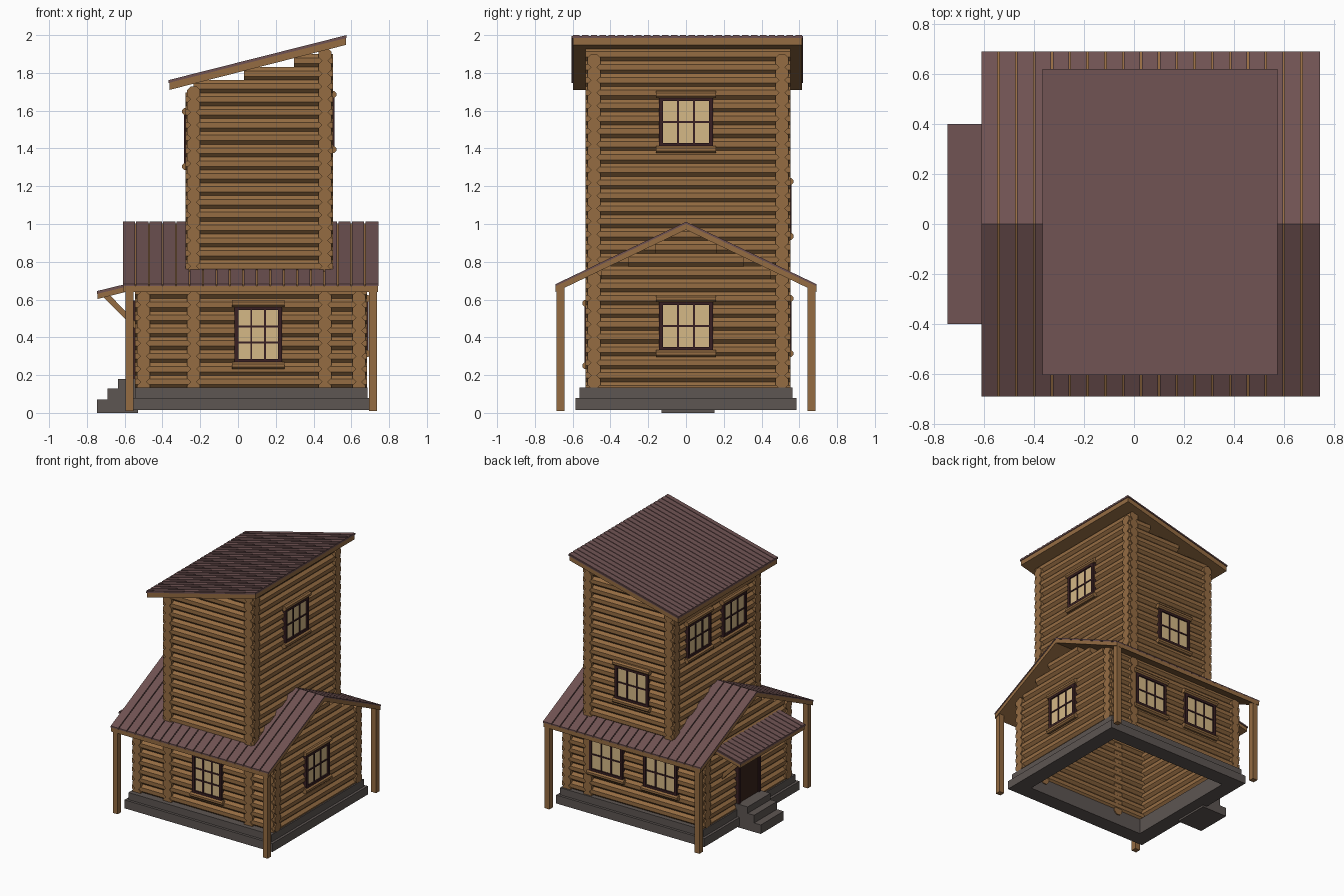
import bpy, bmesh, math
from mathutils import Vector

if "Cube" in bpy.data.objects:
    bpy.data.objects.remove(bpy.data.objects["Cube"])

def material(name, rgb):
    m = bpy.data.materials.new(name)
    m.diffuse_color = (*rgb, 1)
    m.use_nodes = True
    m.node_tree.nodes["Principled BSDF"].inputs["Base Color"].default_value = m.diffuse_color
    return m

WOOD = material("wood", (.30, .15, .055))
ROOF = material("roof_metal", (.16, .085, .085))
STONE = material("stone", (.11, .092, .085))
FRAME = material("dark_frame", (.04, .014, .016))
GLASS = material("lit_glass", (.66, .48, .24))
DOOR = material("door_wood", (.04, .016, .01))

def prism(bm, pts, axis, a, b):
    """Extrude a 2D profile (other axis, z) along x or y from a to b."""
    def at(t):
        return [bm.verts.new((t, p, z) if axis == 'x' else (p, t, z)) for p, z in pts]
    A, B = at(a), at(b)
    n = len(pts)
    bm.faces.new(A)
    bm.faces.new(B[::-1])
    for i in range(n):
        bm.faces.new((A[i], B[i], B[(i + 1) % n], A[(i + 1) % n]))

def box(bm, x0, x1, y0, y1, z0, z1):
    prism(bm, [(y0, z0), (y1, z0), (y1, z1), (y0, z1)], 'x', x0, x1)

def log(bm, axis, c, z, a, b, r=.038):
    k = [math.pi / 8 + i * math.pi / 4 for i in range(8)]
    prism(bm, [(c + r * math.cos(t), z + r * math.sin(t)) for t in k], axis, a, b)

def finish(bm, name, mat, bevel=0):
    bmesh.ops.recalc_face_normals(bm, faces=bm.faces)
    me = bpy.data.meshes.new(name)
    bm.to_mesh(me)
    bm.free()
    me.materials.append(mat)
    ob = bpy.data.objects.new(name, me)
    bpy.context.collection.objects.link(ob)
    if bevel:
        m = ob.modifiers.new("bevel", 'BEVEL')
        m.width, m.segments = bevel, 1
    return ob

# Main measures
Y0, Y1 = -.487, .508            # front and back log walls
X0, X1 = -.50, .64              # lower side walls
T0, T1 = -.235, .46             # tower side walls
EXT, P, ZB = .044, .068, .13
def tower_under(x): return 1.71 + .255 * (x + .365)
def gable_under(y): return .972 - .478 * abs(y)

# Stone foundation rings
for name, g, z0, z1 in (("foundation_lower", .02, .015, .08), ("foundation_upper", .0, .08, .135)):
    bm = bmesh.new()
    xa, xb, ya, yb, w = -.545 - g, .685 + g, -.565 - g, .565 + g, .10 + g
    box(bm, xa, xb, ya, ya + w, z0, z1)
    box(bm, xa, xb, yb - w, yb, z0, z1)
    box(bm, xa, xa + w, ya + w, yb - w, z0, z1)
    box(bm, xb - w, xb, ya + w, yb - w, z0, z1)
    finish(bm, name, STONE)

# Front and back log walls (house, then tower clipped by the sloping roof)
for name, y in (("front_logs", Y0), ("back_logs", Y1)):
    bm = bmesh.new()
    for i in range(27):
        z = ZB + P * (i + .5)
        if i < 9:
            log(bm, 'x', y, z, X0 - EXT, X1 + EXT)
        else:
            start = max(T0 - EXT, (z + .015 - 1.71) / .255 - .365)
            if start < T1:
                log(bm, 'x', y, z, start, T1 + EXT)
    finish(bm, name, WOOD)

# House gable walls
for name, x in (("left_gable_logs", X0), ("right_gable_logs", X1)):
    bm = bmesh.new()
    for i in range(13):
        z = ZB + P * i
        h = (.972 - z - .015) / .478
        if h > .03:
            log(bm, 'y', x, z, max(Y0 - EXT, -h), min(Y1 + EXT, h))
    finish(bm, name, WOOD)

# Tower side walls, with crossing log ends continuing down the house walls
for name, x in (("tower_left_logs", T0), ("tower_right_logs", T1)):
    bm = bmesh.new()
    for i in range(28):
        z = ZB + P * i
        if z > tower_under(x) + .015:
            break
        if i < 9:
            log(bm, 'y', x, z, Y0 - EXT, Y0 + .03)
            if x == T1:
                log(bm, 'y', x, z, Y1 - .03, Y1 + EXT)
        else:
            log(bm, 'y', x, z, Y0 - EXT, Y1 + EXT)
    finish(bm, name, WOOD)

# Gable roof: wooden deck with metal planks, both slopes
RX0, RX1, RY = -.61, .745, .69
deck, planks = bmesh.new(), bmesh.new()
def slope(s, top, t):
    return [(0, top), (s * RY, top - .33), (s * RY, top - .33 - t), (0, top - t)]
for s in (-1, 1):
    prism(deck, slope(s, 1.002, .032), 'x', RX0 + .003, RX1 - .003)
    n = 19
    step = (RX1 - RX0) / n
    for i in range(n):
        a = RX0 + i * step
        prism(planks, slope(s, 1.012, .011), 'x', a, a + step - (.007 if i < n - 1 else 0))
finish(deck, "house_roof_deck", WOOD)
finish(planks, "house_roof_planks", ROOF)

# Single-slope roofs: tower and entrance awning
def shed(name, xa, xb, za, zb, ya, yb, wood, n):
    bm = bmesh.new()
    prism(bm, [(xa + .004, za - .012), (xb - .004, zb - .012), (xb - .004, zb - .012 - wood),
               (xa + .004, za - .012 - wood)], 'y', ya + .006, yb - .006)
    finish(bm, name + "_deck", WOOD)
    bm = bmesh.new()
    prism(bm, [(xa, za - .004), (xb, zb - .004), (xb, zb - .015), (xa, za - .015)], 'y', ya, yb)
    step = (yb - ya) / n
    for i in range(n):
        c = ya + (i + .5) * step
        prism(bm, [(xa, za), (xb, zb), (xb, zb - .005), (xa, za - .005)], 'y',
              c - step * .36, c + step * .36)
    finish(bm, name + "_metal", ROOF)
shed("tower_roof", -.367, .575, 1.762, 2.0, -.605, .62, .04, 26)
shed("awning", -.747, -.50, .645, .705, -.40, .40, .03, 16)

# Corner posts
bm = bmesh.new()
for x in (-.574, .714):
    for y in (-.665, .665):
        box(bm, x - .021, x + .021, y - .021, y + .021, .01, .672)
finish(bm, "corner_posts", WOOD)

# Awning braces
bm = bmesh.new()
for y in (-.3, .3):
    prism(bm, [(-.715, .615), (-.68, .625), (-.53, .47), (-.53, .43)], 'y', y - .018, y + .018)
finish(bm, "awning_braces", WOOD)

# Entrance steps
finish_steps = bmesh.new()
prism(finish_steps, [(-.747, 0), (-.747, .07), (-.69, .07), (-.69, .13), (-.635, .13), (-.635, .18),
                     (-.53, .18), (-.53, 0)], 'y', -.13, .15)
finish(finish_steps, "entrance_steps", STONE)

# Door with frame and handle
bm = bmesh.new()
box(bm, -.548, -.50, -.10, .12, .16, .57)
finish(bm, "door", DOOR)
bm = bmesh.new()
for a, b, z0, z1 in ((-.125, -.10, .16, .57), (.12, .145, .16, .57), (-.125, .145, .57, .595)):
    box(bm, -.557, -.50, a, b, z0, z1)
finish(bm, "door_frame", FRAME)

# Windows: lit pane, dark frame with glazing bars, log header and sill
def window(name, normal, face, s, u, z, w=.285, h=.26, rows=2):
    def slab(bm, ua, ub, z0, z1, out):
        n0, n1 = sorted((face - s * .03, face + s * out))
        if normal == 'x':
            box(bm, n0, n1, ua, ub, z0, z1)
        else:
            box(bm, ua, ub, n0, n1, z0, z1)
    ua, ub, z0, z1, f = u - w / 2, u + w / 2, z - h / 2, z + h / 2, .02
    bm = bmesh.new()
    slab(bm, ua + .005, ub - .005, z0 + .005, z1 - .005, .003)
    finish(bm, name + "_glass", GLASS)
    bm = bmesh.new()
    slab(bm, ua, ua + f, z0, z1, .014)
    slab(bm, ub - f, ub, z0, z1, .014)
    slab(bm, ua, ub, z0, z0 + f, .014)
    slab(bm, ua, ub, z1 - f, z1, .014)
    for i in (1, 2):
        c = ua + w * (.06 + .88 * i / 3)
        slab(bm, c - .005, c + .005, z0, z1, .009)
    for i in range(1, rows):
        c = z0 + f + (h - 2 * f) * i / rows
        slab(bm, ua, ub, c - .005, c + .005, .009)
    finish(bm, name + "_frame", FRAME)
    bm = bmesh.new()
    for c in (z0 - .015, z1 + .015):
        log(bm, 'y' if normal == 'x' else 'x', face + s * .006, c, ua - .015, ub + .015, .02)
    finish(bm, name + "_trim", WOOD)

R = .036
window("front_window", 'y', Y0 - R, -1, .107, .415, .25, .30, 3)
window("right_window", 'x', X1 + R, 1, 0, .46)
window("tower_right_window", 'x', T1 + R, 1, 0, 1.54)
window("back_window_a", 'y', Y1 + R, 1, .30, .46)
window("back_window_b", 'y', Y1 + R, 1, -.165, .46)
window("tower_back_window", 'y', Y1 + R, 1, .08, 1.08)
window("tower_left_window_a", 'x', T0 - R, -1, .235, 1.45)
window("tower_left_window_b", 'x', T0 - R, -1, -.20, 1.45)
